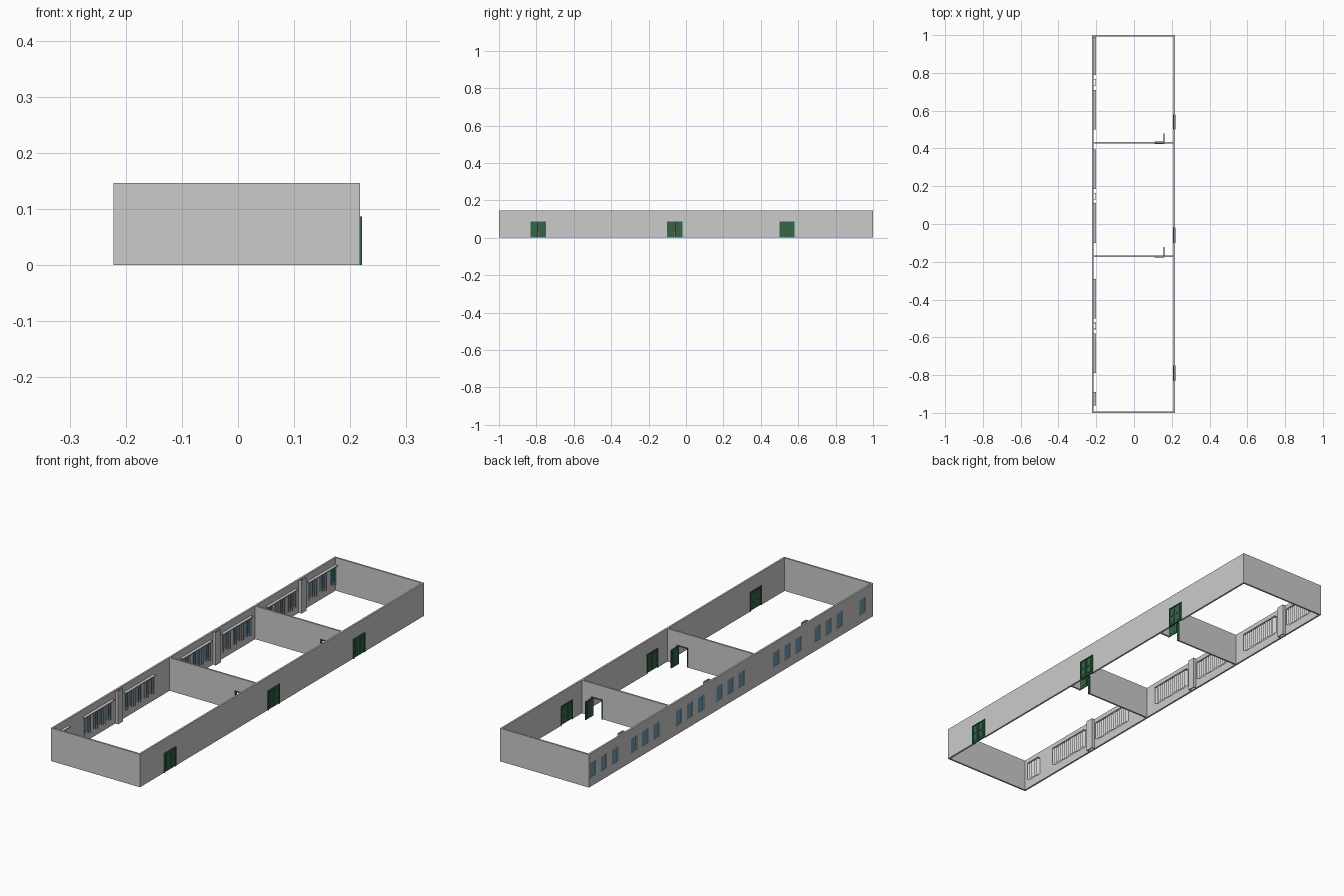
import bpy, bmesh
from mathutils import Vector

if "Cube" in bpy.data.objects:
    bpy.data.objects.remove(bpy.data.objects["Cube"])

H = 0.147                       # wall height
X0, X1, T = -0.222, 0.217, 0.008


def material(name, rgb):
    m = bpy.data.materials.new(name)
    m.diffuse_color = (*rgb, 1)
    m.use_nodes = True
    m.node_tree.nodes["Principled BSDF"].inputs["Base Color"].default_value = m.diffuse_color
    return m


GREEN = material("green_paint", (0.035, 0.13, 0.065))
GLASS = material("blue_glass", (0.16, 0.33, 0.45))


def finish(name, bm, mat=None):
    bmesh.ops.recalc_face_normals(bm, faces=bm.faces)
    me = bpy.data.meshes.new(name)
    bm.to_mesh(me)
    bm.free()
    ob = bpy.data.objects.new(name, me)
    bpy.context.collection.objects.link(ob)
    if mat:
        me.materials.append(mat)
    return ob


def boxes(name, spans, mat=None):
    """One object made of boxes given as (x0, x1, y0, y1, z0, z1)."""
    bm = bmesh.new()
    for x0, x1, y0, y1, z0, z1 in spans:
        vs = bmesh.ops.create_cube(bm, size=1)["verts"]
        bmesh.ops.scale(bm, vec=(x1 - x0, y1 - y0, z1 - z0), verts=vs)
        bmesh.ops.translate(bm, vec=((x0 + x1) / 2, (y0 + y1) / 2, (z0 + z1) / 2), verts=vs)
    return finish(name, bm, mat)


def cut(target, name, spans):
    cutter = boxes(name, spans)
    cutter.hide_render = True
    cutter.display_type = 'WIRE'
    mod = target.modifiers.new("openings", 'BOOLEAN')
    mod.operation, mod.solver, mod.object = 'DIFFERENCE', 'EXACT', cutter
    bpy.context.view_layer.objects.active = target
    bpy.ops.object.modifier_apply(modifier=mod.name)
    bpy.data.objects.remove(cutter)


# Layout along y
bays = [0.895, 0.605, 0.29, 0.005, -0.395, -0.685]
windows = [b + d for b in bays for d in (-0.078, 0, 0.078)] + [-0.925]
doors = [-0.79, -0.06, 0.54]
partitions = [0.43, -0.172]
WZ0, WZ1, WW = 0.04, 0.105, 0.02
DH, DW = 0.087, 0.041

# Outer wall ring
bm = bmesh.new()
rings = []
for i in (0, T):
    a, b, c = X0 + i, X1 - i, 1 - i
    rings.append([bm.verts.new((x, y, 0)) for x, y in ((a, -c), (b, -c), (b, c), (a, c))])
outer, inner = rings
floor_faces = [bm.faces.new((outer[i], outer[(i + 1) % 4], inner[(i + 1) % 4], inner[i])) for i in range(4)]
ext = bmesh.ops.extrude_face_region(bm, geom=floor_faces, use_keep_orig=True)
bmesh.ops.translate(bm, vec=Vector((0, 0, H)),
                    verts=[g for g in ext["geom"] if isinstance(g, bmesh.types.BMVert)])
walls = finish("outer_walls", bm)
cut(walls, "wall_cutter",
    [(X0 - 0.01, X0 + T + 0.001, y - WW, y + WW, WZ0, WZ1) for y in windows] +
    [(X1 - T - 0.01, X1 + 0.01, y - DW + .003, y + DW - .003, -0.01, DH - .003) for y in doors])

# Window glass
boxes("window_glass", [(X0 + 0.003, X0 + 0.005, y - WW, y + WW, WZ0, WZ1) for y in windows], GLASS)

# Hollow pilasters between the window bays
px = X0 + T
for k, y in enumerate((0.75, 0.147, -0.54)):
    boxes(f"pilaster_{k + 1}", [(px, px + 0.014, y - 0.018, y - 0.014, 0, H),
                                (px, px + 0.014, y + 0.014, y + 0.018, 0, H),
                                (px + 0.011, px + 0.014, y - 0.014, y + 0.014, 0, H)])

# Angled vertical blinds hung inside each bay
for k, (y0, y1) in enumerate([(b - 0.105, min(b + 0.105, 0.99)) for b in bays] + [(-0.96, -0.89)]):
    n = round((y1 - y0) / 0.013)
    step = (y1 - y0) / n
    bm = bmesh.new()
    for i in range(n):
        y = y0 + i * step
        corners = [(px + 0.001, y + step), (px + 0.012, y)]
        lo = [bm.verts.new((x, yy, 0.034)) for x, yy in corners]
        hi = [bm.verts.new((x, yy, 0.113)) for x, yy in corners]
        bm.faces.new((lo[0], lo[1], hi[1], hi[0]))
    finish(f"blind_slats_{k + 1}", bm)
    boxes(f"blind_rail_{k + 1}", [(px, px + 0.013, y0, y1, 0.113, 0.117)])

# Double doors in the right wall: frame, leaves and raised panels
for k, y in enumerate(doors):
    xa, xb = X1 - T - 0.002, X1 + 0.004
    parts = [(xa, xb, y - DW, y - DW + .005, 0, DH),
             (xa, xb, y + DW - .005, y + DW, 0, DH),
             (xa, xb, y - DW + .005, y + DW - .005, DH - .005, DH)]
    for s in (-1, 1):
        a, b = sorted((y + s * 0.0008, y + s * (DW - .005)))
        parts.append((X1 - 0.006, X1 + 0.001, a, b, 0.001, DH - .005))
        parts += [(X1 - 0.007, X1 + 0.003, a + .007, b - .007, z0, z1)
                  for z0, z1 in ((0.01, 0.035), (0.043, 0.074))]
    boxes(f"outer_door_{k + 1}", parts, GREEN)

# Partitions with a doorway, green frame and open leaf
DX0, DX1 = 0.108, 0.162
for k, y in enumerate(partitions):
    p = boxes(f"partition_{k + 1}", [(X0 + T, X1 - T, y - 0.004, y + 0.004, 0, H)])
    cut(p, f"doorway_cutter_{k + 1}", [(DX0, DX1, y - 0.02, y + 0.02, -0.01, DH)])
    f0, f1 = y - 0.006, y + 0.006
    boxes(f"doorway_frame_{k + 1}", [(DX0, DX0 + .004, f0, f1, 0, DH),
                                     (DX1 - .004, DX1, f0, f1, 0, DH),
                                     (DX0 + .004, DX1 - .004, f0, f1, DH - .004, DH)], GREEN)
    leaf = [(DX1 - .005, DX1 - .001, f1, f1 + 0.044, 0.001, DH - .005)]
    leaf += [(DX1 - .006, DX1, f1 + .008, f1 + .036, z0, z1) for z0, z1 in ((0.01, 0.035), (0.043, 0.074))]
    boxes(f"open_door_{k + 1}", leaf, GREEN)
